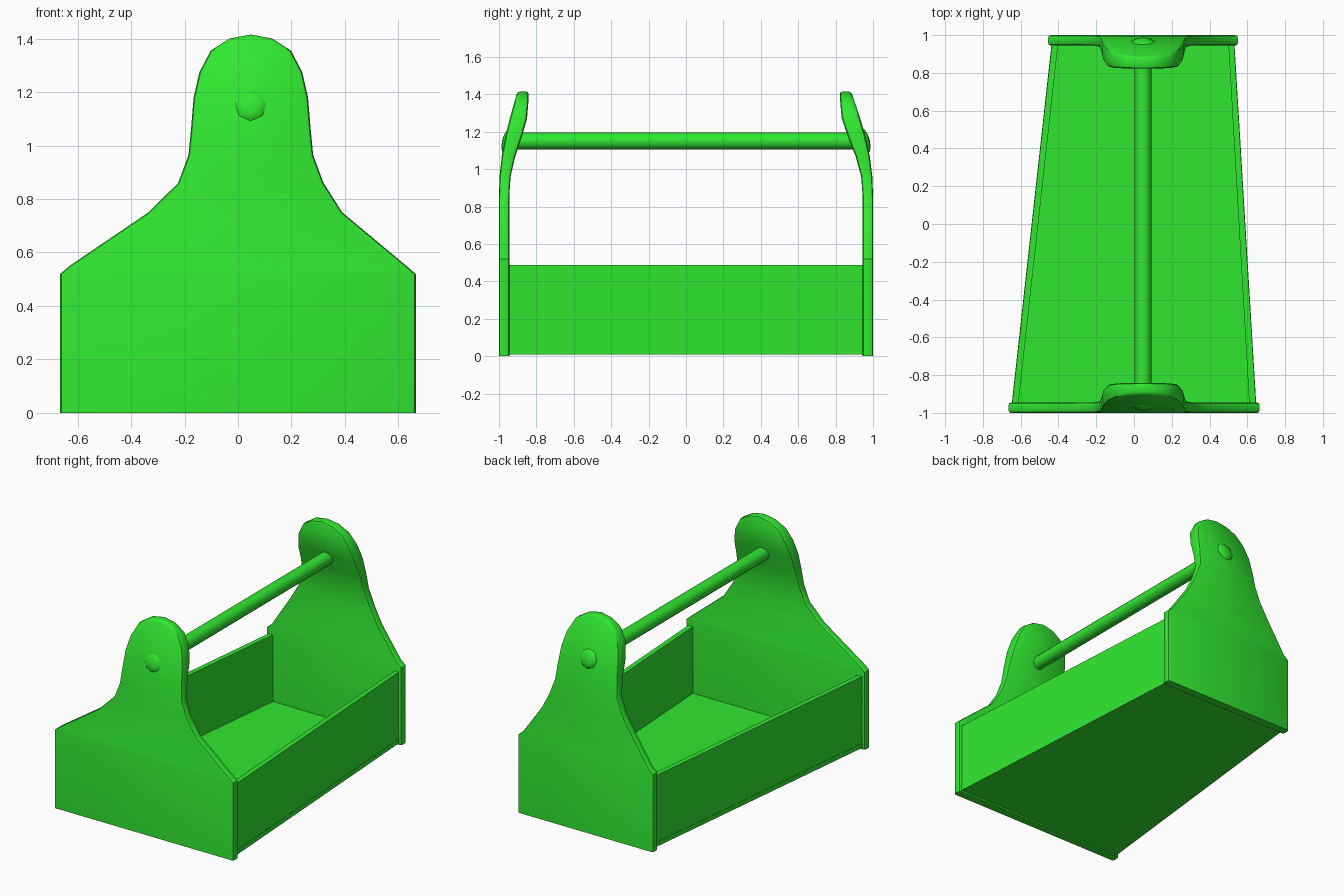
import bpy, bmesh, math
from mathutils import Matrix

if "Cube" in bpy.data.objects:
    bpy.data.objects.remove(bpy.data.objects["Cube"])

mat = bpy.data.materials.new("green_paint")
mat.diffuse_color = (0.03, 0.8, 0.03, 1)
mat.use_nodes = True
mat.node_tree.nodes["Principled BSDF"].inputs["Base Color"].default_value = mat.diffuse_color


def finish(name, bm, smooth=True):
    bmesh.ops.recalc_face_normals(bm, faces=bm.faces)
    me = bpy.data.meshes.new(name)
    bm.to_mesh(me)
    bm.free()
    me.materials.append(mat)
    ob = bpy.data.objects.new(name, me)
    bpy.context.collection.objects.link(ob)
    if smooth:
        bpy.ops.object.select_all(action='DESELECT')
        ob.select_set(True)
        bpy.context.view_layer.objects.active = ob
        bpy.ops.object.shade_smooth_by_angle(angle=math.radians(35))
    return ob


def interp(table, z):
    if z <= table[0][0]:
        return table[0][1]
    for (z0, a), (z1, b) in zip(table, table[1:]):
        if z <= z1:
            return a + (b - a) * (z - z0) / (z1 - z0)
    return table[-1][1]


THICK = 0.055
# inward lean of the outer and inner faces by height
OUTER = [(0.93, 0), (1.07, 0.015), (1.18, 0.035), (1.28, 0.06), (1.42, 0.1)]
INNER = [(0.85, 0), (0.97, 0.008), (1.1, 0.04), (1.18, 0.07), (1.28, 0.098), (1.42, 0.105)]
# neck and rounded tab, shared by both ends: (height, half width)
TAB = [(0.86, 0.272), (0.965, 0.233), (1.07, 0.223), (1.18, 0.214),
       (1.275, 0.192), (1.355, 0.15), (1.4, 0.08)]
CX = 0.048


# end panels: rows of quads, extruded, rounded at the rim, then leaned inward
def end_panel(name, sign, left, right, shoulder_l, shoulder_r, lean):
    rows = [(0, left, right), (0.52, left, right),
            (0.55, left + 0.035, right - 0.035), (0.75, shoulder_l, shoulder_r)]
    rows += [(z, CX - w, CX + w) for z, w in TAB]
    bm = bmesh.new()
    pairs = [(bm.verts.new((l, 0, z)), bm.verts.new((r, 0, z))) for z, l, r in rows]
    for (a, b), (c, d) in zip(pairs, pairs[1:]):
        bm.faces.new((a, b, d, c))
    tip = bm.verts.new((CX, 0, 1.415))
    bm.faces.new((*pairs[-1], tip))
    ext = bmesh.ops.extrude_face_region(bm, geom=bm.faces[:], use_keep_orig=True)
    for v in ext["geom"]:
        if isinstance(v, bmesh.types.BMVert):
            v.co.y = THICK
    bmesh.ops.recalc_face_normals(bm, faces=bm.faces)
    rim = [e for e in bm.edges if len(e.link_faces) == 2
           and e.calc_face_angle() > math.radians(60)
           and max(v.co.z for v in e.verts) > 0.01]
    bmesh.ops.bevel(bm, geom=rim, offset=0.014, segments=2, profile=0.5,
                    affect='EDGES', clamp_overlap=True)
    for v in bm.verts:
        t = v.co.y / THICK
        shift = interp(OUTER, v.co.z) * (1 - t) + interp(INNER, v.co.z) * t
        v.co.y = sign * (1 - v.co.y - lean * shift)
    finish(name, bm)


end_panel("front_end_panel", -1, -0.665, 0.665, -0.335, 0.39, 1.0)
end_panel("back_end_panel", 1, -0.455, 0.55, -0.29, 0.375, 1.18)


# tapered boards between the ends
def board(name, front, back, z0, z1):
    bm = bmesh.new()
    outline = [(front[0], -0.95), (front[1], -0.95), (back[1], 0.95), (back[0], 0.95)]
    lo, hi = ([bm.verts.new((x, y, z)) for x, y in outline] for z in (z0, z1))
    bm.faces.new(lo)
    bm.faces.new(hi)
    for i in range(4):
        j = (i + 1) % 4
        bm.faces.new((lo[i], lo[j], hi[j], hi[i]))
    finish(name, bm, False)


board("floor_board", (-0.647, 0.647), (-0.437, 0.532), 0.01, 0.04)
board("left_side_board", (-0.645, -0.612), (-0.435, -0.402), 0.04, 0.487)
board("right_side_board", (0.61, 0.645), (0.5, 0.53), 0.04, 0.487)

# handle rod
bm = bmesh.new()
bmesh.ops.create_cone(bm, cap_ends=True, segments=12, radius1=0.045, radius2=0.045, depth=1.84,
                      matrix=Matrix.Translation((CX, 0, 1.15)) @ Matrix.Rotation(math.pi / 2, 4, 'X'))
ob = finish("handle_rod", bm)

# domed octagonal plugs on the outer faces
for name, sign in (("front_rod_plug", -1), ("back_rod_plug", 1)):
    bm = bmesh.new()
    m = (Matrix.Translation((CX, sign * 0.957, 1.15)) @ Matrix.Rotation(sign * 0.25, 4, 'X')
         @ Matrix.Rotation(math.pi / 2, 4, 'X') @ Matrix.Diagonal((0.068, 0.068, 0.026, 1)))
    bmesh.ops.create_uvsphere(bm, u_segments=8, v_segments=6, radius=1, matrix=m)
    finish(name, bm)
